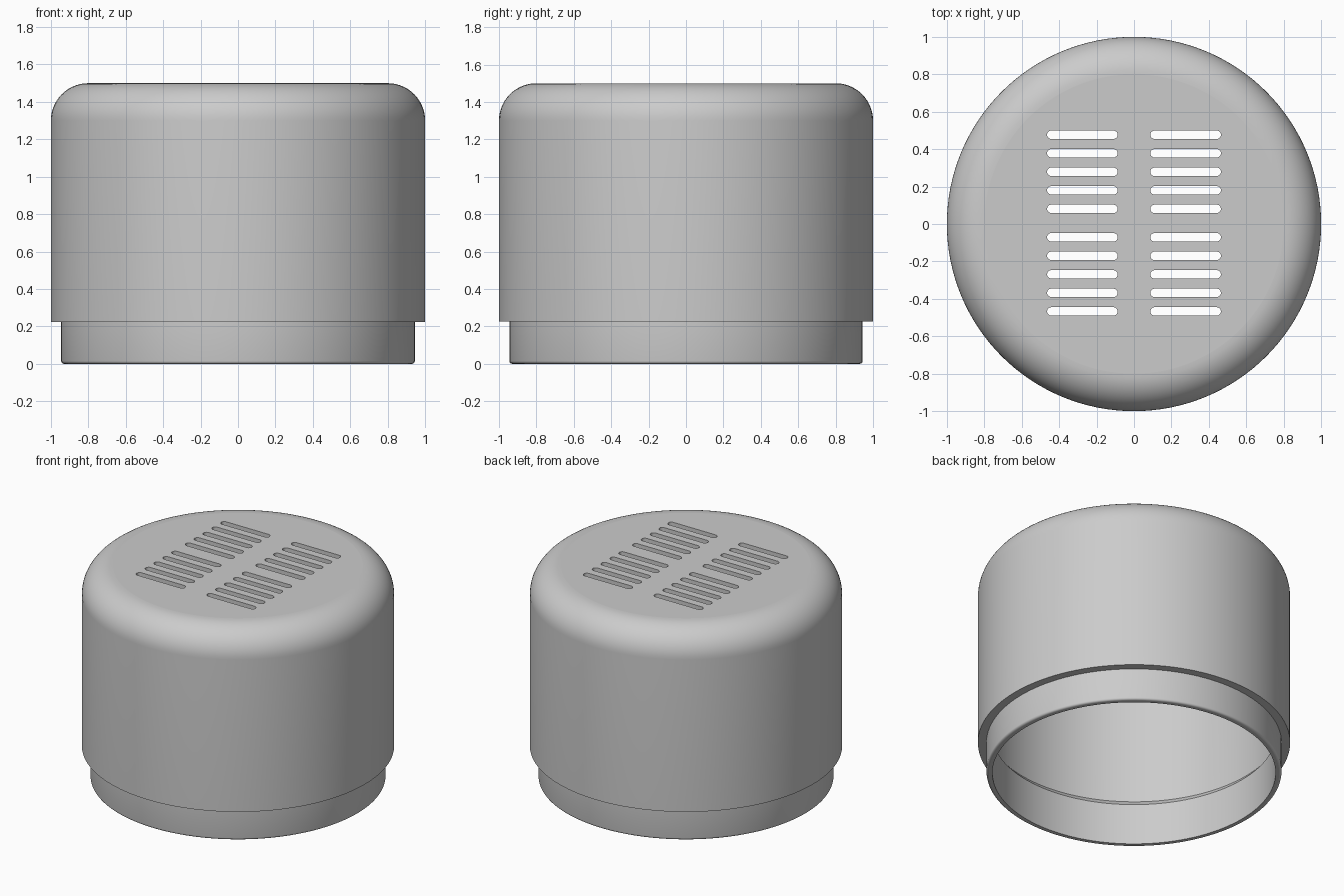
import bpy, bmesh
from math import sin, cos, pi, tau, radians

if "Cube" in bpy.data.objects:
    bpy.data.objects.remove(bpy.data.objects["Cube"])

SEGMENTS = 128


def arc(r, z, radius, start, end, steps):
    """Points of a rounded corner in the (radius, height) plane."""
    return [(r + radius * cos(start + (end - start) * i / steps),
             z + radius * sin(start + (end - start) * i / steps))
            for i in range(steps + 1)]


def make_object(name, bm):
    bmesh.ops.recalc_face_normals(bm, faces=bm.faces[:])
    mesh = bpy.data.meshes.new(name)
    bm.to_mesh(mesh)
    bm.free()
    obj = bpy.data.objects.new(name, mesh)
    bpy.context.collection.objects.link(obj)
    return obj


# Plain grey material
grey = bpy.data.materials.new("plain grey")
grey.use_nodes = True
colour = (0.6, 0.6, 0.6, 1)
grey.diffuse_color = colour
grey.node_tree.nodes["Principled BSDF"].inputs["Base Color"].default_value = colour

# Hollow cap: outer dome, stepped lip and inner wall, as one turned profile
profile = arc(0.8, 1.3, 0.2, pi / 2, 0, 14)
profile += [(1.0, 0.225), (0.945, 0.225)]
profile += arc(0.93, 0.015, 0.015, 0, -pi / 2, 4)
profile += [(0.907, 0), (0.907, 0.29), (0.94, 0.33)]
profile += arc(0.8, 1.3, 0.14, 0, pi / 2, 12)

bm = bmesh.new()
verts = [bm.verts.new((r, 0, z)) for r, z in profile]
edges = [bm.edges.new(pair) for pair in zip(verts, verts[1:])]
bmesh.ops.spin(bm, geom=verts + edges, cent=(0, 0, 0), axis=(0, 0, 1),
               angle=tau, steps=SEGMENTS, use_merge=True)
bmesh.ops.remove_doubles(bm, verts=bm.verts[:], dist=1e-5)
bmesh.ops.holes_fill(bm, edges=[e for e in bm.edges if e.is_boundary], sides=0)
cap = make_object("vented_cap", bm)
cap.data.materials.append(grey)

# Slot cutters: two columns, two groups of five rounded slots
bm = bmesh.new()
half, radius = 0.166, 0.0225
for x in (-0.276, 0.276):
    for side in (-1, 1):
        for row in range(5):
            y = 0.005 + side * (0.076 + 0.099 * row)
            outline = [(x + half + dx, y + dy) for dx, dy in arc(0, 0, radius, -pi / 2, pi / 2, 10)]
            outline += [(x - half + dx, y + dy) for dx, dy in arc(0, 0, radius, pi / 2, 3 * pi / 2, 10)]
            face = bm.faces.new([bm.verts.new((px, py, 1.35)) for px, py in outline])
            top = bmesh.ops.extrude_face_region(bm, geom=[face])["geom"]
            bmesh.ops.translate(bm, vec=(0, 0, 0.25),
                                verts=[v for v in top if isinstance(v, bmesh.types.BMVert)])
cutter = make_object("slot_cutter", bm)
cutter.hide_render = True

# Cut the vents, then drop the cutter
cut = cap.modifiers.new("vent slots", "BOOLEAN")
cut.operation = "DIFFERENCE"
cut.solver = "EXACT"
cut.object = cutter
bpy.ops.object.select_all(action="DESELECT")
bpy.context.view_layer.objects.active = cap
cap.select_set(True)
bpy.ops.object.modifier_apply(modifier=cut.name)
bpy.data.objects.remove(cutter)

# Smooth round walls, flat top and ledges
bpy.ops.object.shade_smooth_by_angle(angle=radians(30))
for poly in cap.data.polygons:
    if abs(poly.normal.z) > 0.999:
        poly.use_smooth = False
